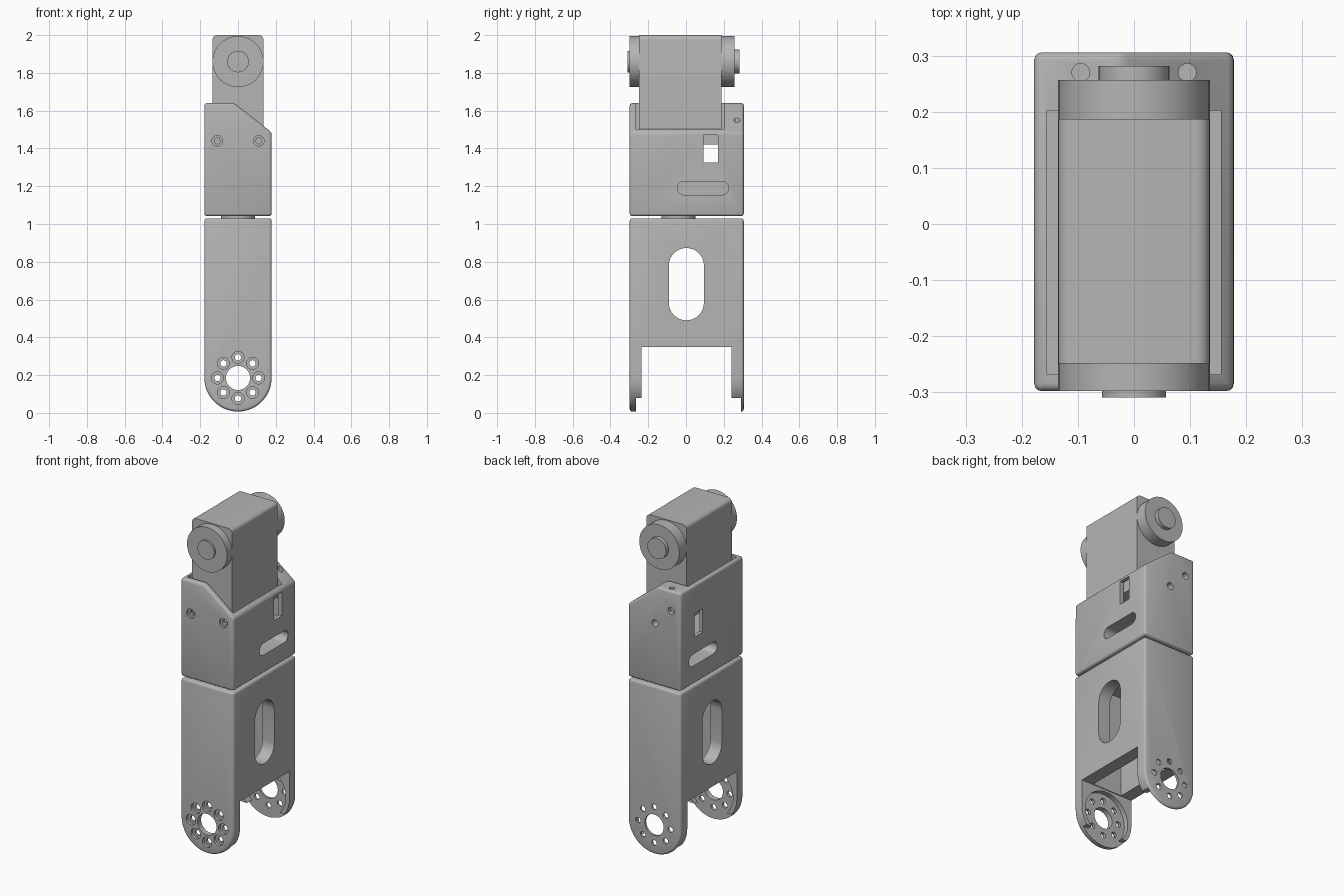
import bpy, bmesh, math
from mathutils import Vector

if "Cube" in bpy.data.objects:
    bpy.data.objects.remove(bpy.data.objects["Cube"], do_unlink=True)

gray = bpy.data.materials.new("plain_gray")
gray.use_nodes = True
GRAY = (0.46, 0.46, 0.46, 1)
gray.diffuse_color = GRAY
gray.node_tree.nodes["Principled BSDF"].inputs["Base Color"].default_value = GRAY


def arc(u, v, r, start=0, end=360, n=32):
    """Points on an arc; a full circle leaves out its repeated end point."""
    count = n if end - start == 360 else n + 1
    return [(u + r * math.cos(math.radians(start + (end - start) * i / n)),
             v + r * math.sin(math.radians(start + (end - start) * i / n)))
            for i in range(count)]


def rect(u0, u1, v0, v1):
    return [(u0, v0), (u1, v0), (u1, v1), (u0, v1)]


def prism(name, outline, axis, t0, t1, bevel=0.0, segments=3):
    """Extrude an outline along an axis, rounding its sharp edges."""
    place = {"x": lambda u, v, t: (t, u, v),
             "y": lambda u, v, t: (u, t, v),
             "z": lambda u, v, t: (u, v, t)}[axis]
    bm = bmesh.new()
    low = [bm.verts.new(place(u, v, t0)) for u, v in outline]
    high = [bm.verts.new(place(u, v, t1)) for u, v in outline]
    bm.faces.new(low)
    bm.faces.new(high[::-1])
    n = len(outline)
    for i in range(n):
        j = (i + 1) % n
        bm.faces.new((low[j], low[i], high[i], high[j]))
    bmesh.ops.recalc_face_normals(bm, faces=bm.faces)
    if bevel:
        sharp = [e for e in bm.edges if e.calc_face_angle(0) > math.radians(30)]
        bmesh.ops.bevel(bm, geom=sharp, offset=bevel, segments=segments,
                        profile=0.5, affect="EDGES", clamp_overlap=True)
    mesh = bpy.data.meshes.new(name)
    bm.to_mesh(mesh)
    bm.free()
    mesh.materials.append(gray)
    obj = bpy.data.objects.new(name, mesh)
    bpy.context.scene.collection.objects.link(obj)
    return obj


def carve(obj, cuts):
    """Cut every (outline, axis, start, end) prism out of the part."""
    cutters = []
    for cut in cuts:
        cutter = prism("cutter", *cut)
        cutter.hide_render = True
        mod = obj.modifiers.new("cut", "BOOLEAN")
        mod.operation = "DIFFERENCE"
        mod.solver = "EXACT"
        mod.object = cutter
        cutters.append(cutter)
    bpy.context.view_layer.update()
    graph = bpy.context.evaluated_depsgraph_get()
    mesh = bpy.data.meshes.new_from_object(obj.evaluated_get(graph))
    obj.modifiers.clear()
    obj.data = mesh
    for cutter in cutters:
        bpy.data.objects.remove(cutter, do_unlink=True)


FRONT, BACK = -0.298, 0.306
W = 0.178
JOINT = 0.185          # height of the lower pivot

# Lower link: hollow box with two round-ended fork arms
lower = prism("lower_link",
              [(W, 1.03), (-W, 1.03)] + arc(0, JOINT, W, 180, 359.999, 32),
              "y", FRONT, BACK, 0.014)
window = arc(0.002, 0.78, 0.093, 0, 180, 16) + arc(0.002, 0.583, 0.093, 180, 359.999, 16)
cuts = [
    (rect(-0.3, 0.3, -0.1, 0.35), "y", -0.235, 0.242),      # gap between arms
    (rect(-0.10, 0.10, 0.3, 0.97), "y", -0.23, 0.237),      # hollow inside
    (window, "x", -0.3, 0.3),                               # side windows
    (arc(0, JOINT, 0.152, n=48), "y", -0.264, -0.2),        # horn seats
    (arc(0, JOINT, 0.152, n=48), "y", 0.2, 0.292),
    (rect(-0.31, 0.31, -0.11, 0.08), "y", -0.264, -0.19),   # open seat ends
    (rect(-0.31, 0.31, -0.11, 0.08), "y", 0.19, 0.292),
    (arc(0, JOINT, 0.064), "y", -0.4, 0.4),                 # pivot hole
]
for k in range(8):
    a = math.radians(45 * k)
    u, v = 0.109 * math.cos(a), JOINT + 0.109 * math.sin(a)
    cuts.append((arc(u, v, 0.017, n=16), "y", -0.41, 0.41))
    cuts.append((arc(u, v, 0.032, n=20), "y", -0.4, -0.28))
carve(lower, cuts)

# Upper bracket: open-topped box with one sloping shoulder
upper = prism("upper_bracket",
              [(-W, 1.042), (W, 1.042), (W, 1.485), (-0.02, 1.64), (-W, 1.64)],
              "y", FRONT, BACK, 0.014)
slot = arc(0.19, 1.19, 0.036, -90, 90, 12) + arc(-0.01, 1.19, 0.036, 90, 270, 12)
cuts = [
    (rect(-0.155, 0.155, -0.268, 0.202), "z", 1.30, 1.8),   # motor pocket
    (rect(0.093, 0.17, 1.325, 1.47), "x", -0.3, 0.3),       # cable window
    (slot, "x", 0.08, 0.3),                                 # side slots
    (slot, "x", -0.3, -0.08),
]
for side in (-1, 1):
    cuts.append((arc(0.11 * side, 1.44, 0.016, n=16), "y", -0.41, -0.2))
    cuts.append((arc(0.11 * side, 1.44, 0.028, n=20), "y", -0.4, -0.285))
    cuts.append((arc(0.095 * side, 0.27, 0.016, n=16), "z", 1.45, 1.8))
for u, v in ((-0.005, 1.415), (-0.115, 1.52)):
    cuts.append((arc(u, v, 0.021, n=20), "y", 0.22, 0.4))
carve(upper, cuts)

# Turning disc between the link and the bracket
parts = [lower, upper,
         prism("swivel_disc", arc(0, -0.04, 0.09, n=40), "z", 1.0, 1.07)]

# Motor body with rounded top corners
parts.append(prism("motor_body",
                   [(-0.135, 1.42), (0.135, 1.42)]
                   + arc(0.110, 1.975, 0.025, 0, 90, 6)
                   + arc(-0.110, 1.975, 0.025, 90, 180, 6),
                   "y", -0.249, 0.187))

# Motor horns and hubs on both ends
for name, radius, y0, y1 in (("front_horn", 0.135, -0.298, -0.24),
                             ("front_hub", 0.057, -0.309, -0.28),
                             ("back_horn", 0.135, 0.18, 0.257),
                             ("back_hub", 0.063, 0.24, 0.282)):
    parts.append(prism(name, arc(0, 1.86, radius, n=48), "y", y0, y1))

# Smooth curves, crisp edges
for obj in bpy.context.view_layer.objects:
    obj.select_set(obj in parts)
bpy.context.view_layer.objects.active = lower
bpy.ops.object.shade_smooth_by_angle(angle=math.radians(32))
